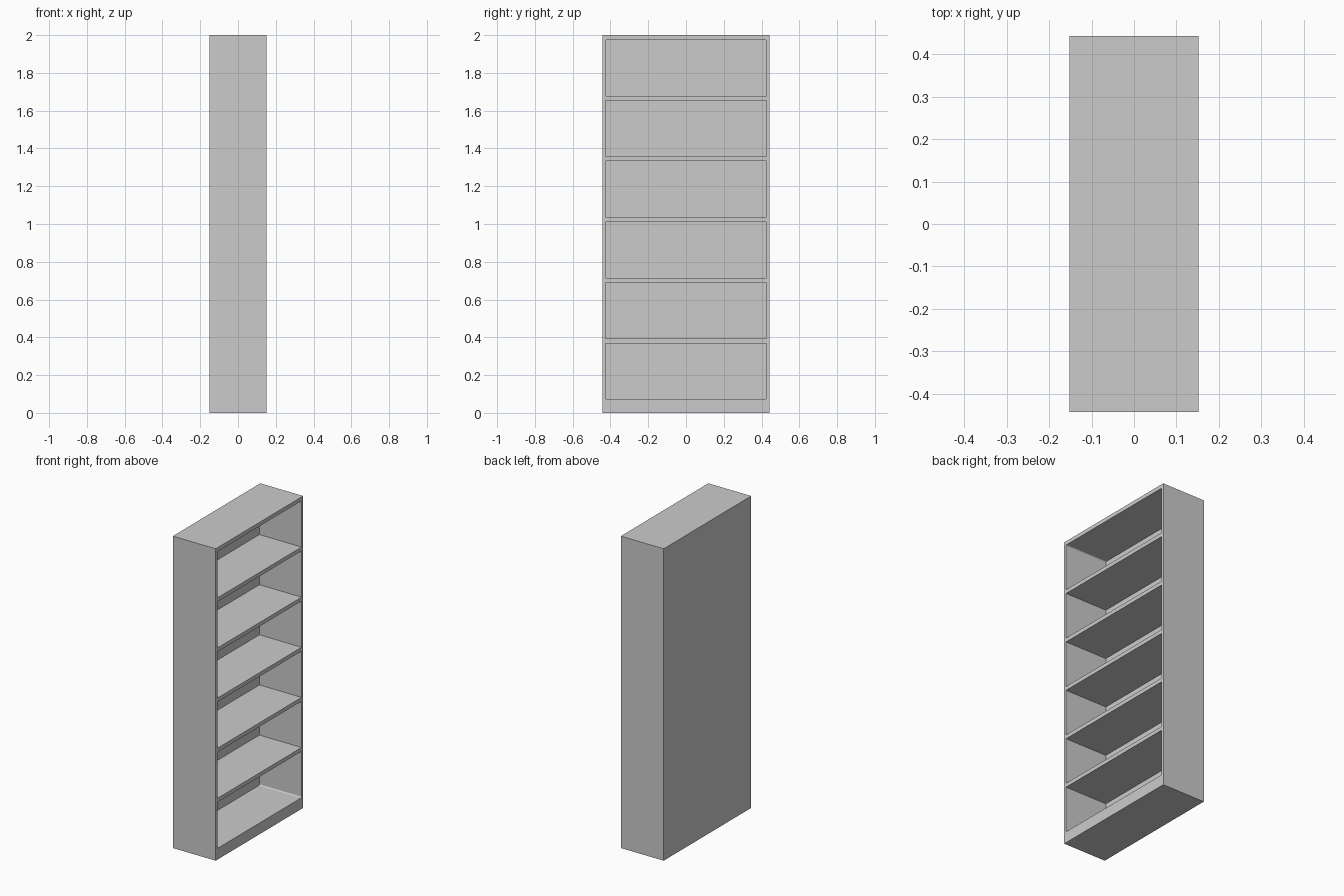
import bpy

if "Cube" in bpy.data.objects:
    bpy.data.objects.remove(bpy.data.objects["Cube"])

HALF_D, HALF_W, H = 0.152, 0.443, 2.0
IN_W, IN_LOW, IN_TOP = 0.427, 0.072, 1.975
BACK = 0.005
SHELF_T, N_SHELVES = 0.025, 5


def box(name, lo, hi):
    """Axis-aligned box between two corners."""
    bpy.ops.mesh.primitive_cube_add(size=1)
    ob = bpy.context.object
    ob.name = name
    for v in ob.data.vertices:
        for i in range(3):
            v.co[i] = lo[i] if v.co[i] < 0 else hi[i]
    return ob


def apply(ob, mod):
    bpy.context.view_layer.objects.active = ob
    bpy.ops.object.modifier_apply(modifier=mod.name)


# Case: solid block hollowed from the +x side, opening has tiny rounded corners
case = box("case", (-HALF_D, -HALF_W, 0), (HALF_D, HALF_W, H))
cutter = box("opening_cutter", (-HALF_D + BACK, -IN_W, IN_LOW), (HALF_D + 0.1, IN_W, IN_TOP))
cutter.hide_render = True

weights = cutter.data.attributes.new("bevel_weight_edge", 'FLOAT', 'EDGE')
for e in cutter.data.edges:
    a, b = (cutter.data.vertices[i].co for i in e.vertices)
    weights.data[e.index].value = 1.0 if abs(a.x - b.x) > 0.01 else 0.0
bevel = cutter.modifiers.new("Round", 'BEVEL')
bevel.limit_method = 'WEIGHT'
bevel.width = 0.008
bevel.segments = 3
apply(cutter, bevel)

cut = case.modifiers.new("Opening", 'BOOLEAN')
cut.operation = 'DIFFERENCE'
cut.solver = 'EXACT'
cut.object = cutter
apply(case, cut)
bpy.data.objects.remove(cutter)

# Evenly spaced shelves, flush with the case front
gap = (IN_TOP - IN_LOW - N_SHELVES * SHELF_T) / (N_SHELVES + 1)
for i in range(N_SHELVES):
    z = IN_LOW + gap + i * (gap + SHELF_T)
    box(f"shelf_{i + 1}", (-HALF_D + BACK, -IN_W, z), (HALF_D, IN_W, z + SHELF_T))
